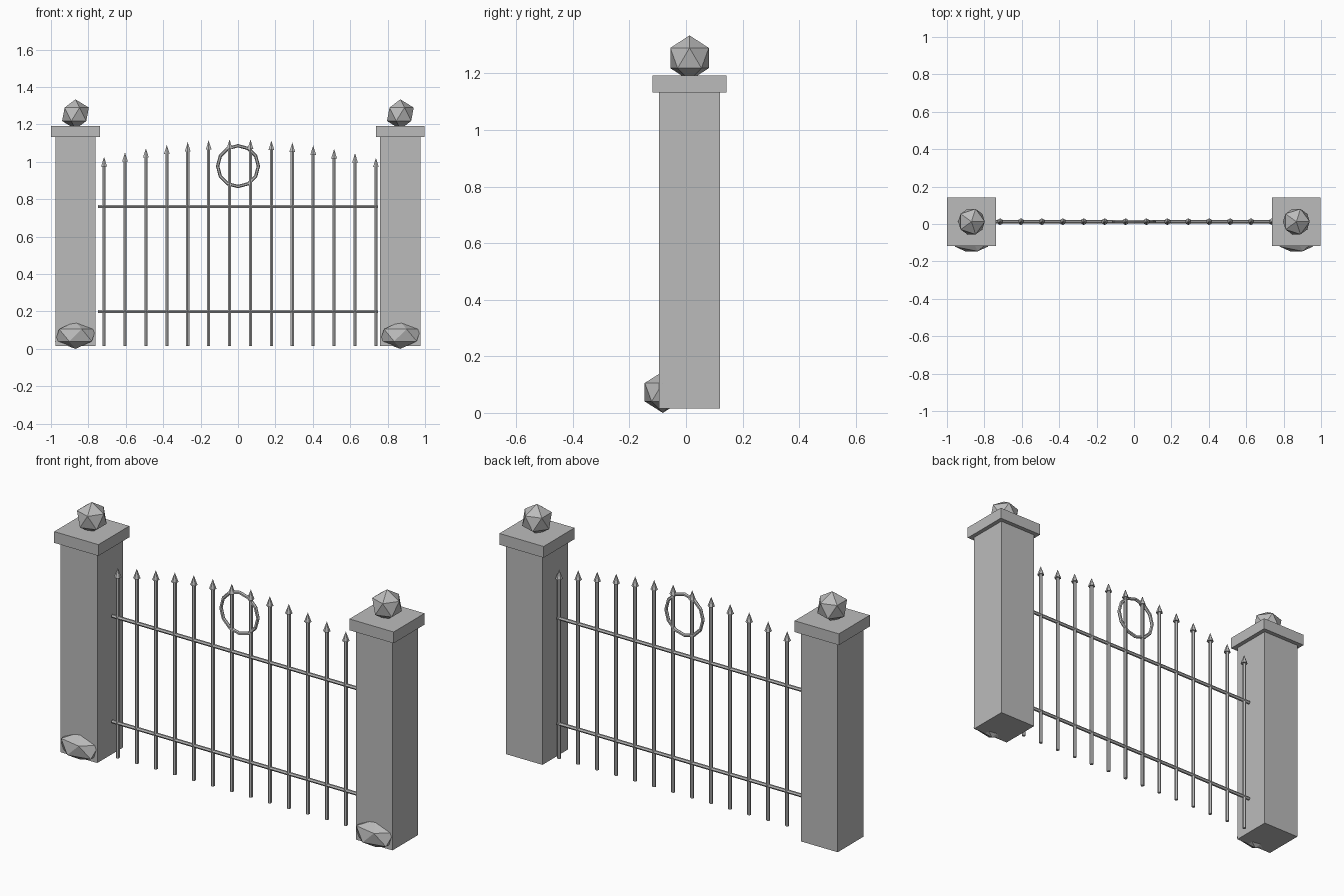
import bpy
import math

cube = bpy.data.objects.get("Cube")
if cube:
    bpy.data.objects.remove(cube, do_unlink=True)

grey = bpy.data.materials.new("grey")
grey.use_nodes = True
colour = (0.5, 0.5, 0.5, 1)
grey.diffuse_color = colour
grey.node_tree.nodes["Principled BSDF"].inputs["Base Color"].default_value = colour

Y = 0.0125        # centre line of the gate
BASE = 0.016      # underside of pillars and bars


def finish(name):
    ob = bpy.context.object
    ob.name = name
    ob.data.materials.append(grey)
    return ob


def box(name, x, z0, z1, width):
    bpy.ops.mesh.primitive_cube_add(size=1, location=(x, Y, (z0 + z1) / 2))
    ob = finish(name)
    ob.scale = (width, width, z1 - z0)


def stone(name, location, radii):
    bpy.ops.mesh.primitive_ico_sphere_add(subdivisions=1, radius=1, location=location)
    finish(name).scale = radii


def rod(name, location, radius, length, rotation=(0, 0, 0)):
    bpy.ops.mesh.primitive_cylinder_add(vertices=6, radius=radius, depth=length,
                                        location=location, rotation=rotation)
    finish(name)


# Pillars with caps, faceted finials and base rocks
for side, x in (("right", -0.869), ("left", 0.868)):
    box(side + "_pillar", x, BASE, 1.132, 0.215)
    box(side + "_pillar_cap", x, 1.132, 1.192, 0.26)
    stone(side + "_finial", (x, Y, 1.254), (0.08, 0.08, 0.08))
    stone(side + "_base_rock", (x, -0.082, 0.073), (0.121, 0.075, 0.073))

# Upright bars with spear tips following a shallow arch
COUNT, TIP = 14, 0.05
for i in range(COUNT):
    x = -0.716 + 0.1118 * i
    top = 0.99 + 0.13 * math.cos(1.8 * x)
    shaft_top = top - TIP
    rod(f"bar_{i + 1}", (x, Y, (BASE + shaft_top) / 2), 0.0095, shaft_top - BASE)
    bpy.ops.mesh.primitive_cone_add(vertices=6, radius1=0.018, radius2=0, depth=TIP,
                                    location=(x, Y, top - TIP / 2))
    finish(f"spear_tip_{i + 1}")

# Horizontal rails
for name, z in (("lower_rail", 0.2), ("upper_rail", 0.761)):
    rod(name, (0, Y, z), 0.0095, 1.495, (0, math.pi / 2, 0))

# Ornamental ring
bpy.ops.mesh.primitive_torus_add(major_segments=12, minor_segments=6,
                                 major_radius=0.109, minor_radius=0.009,
                                 location=(0, Y, 0.977), rotation=(math.pi / 2, 0, 0))
finish("ornament_ring")
